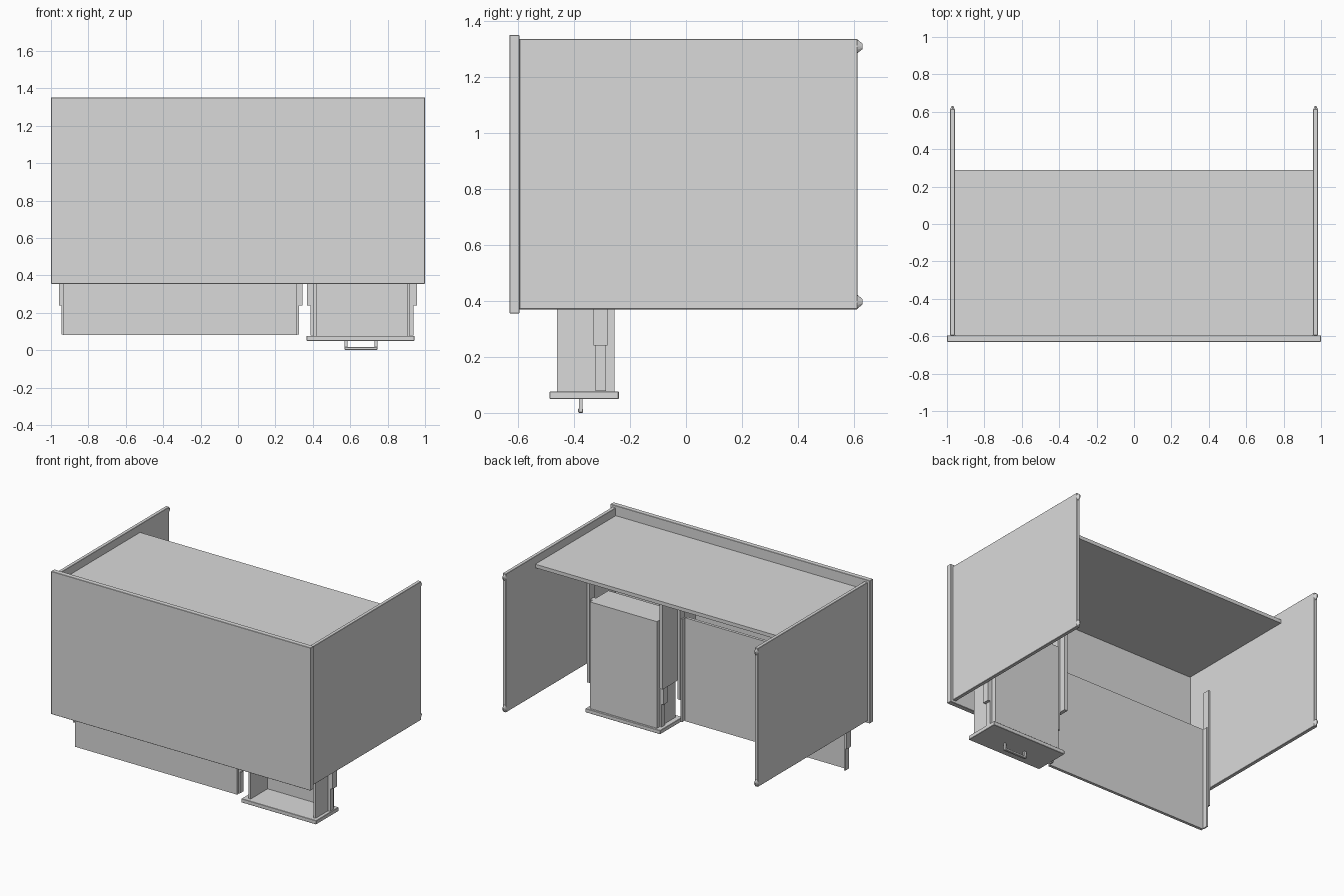
import bpy
import bmesh
from mathutils import Matrix, Vector

cube = bpy.data.objects.get("Cube")
if cube:
    bpy.data.objects.remove(cube, do_unlink=True)

grey = bpy.data.materials.new("light_grey")
grey.use_nodes = True
grey.diffuse_color = (0.7, 0.7, 0.7, 1)
grey.node_tree.nodes["Principled BSDF"].inputs["Base Color"].default_value = (0.7, 0.7, 0.7, 1)


def add_object(name, bm):
    mesh = bpy.data.meshes.new(name)
    bm.to_mesh(mesh)
    bm.free()
    mesh.materials.append(grey)
    obj = bpy.data.objects.new(name, mesh)
    bpy.context.collection.objects.link(obj)
    return obj


def box(name, x, y, z, bevel=0):
    """Box from its (min, max) range on each axis."""
    lo, hi = Vector((x[0], y[0], z[0])), Vector((x[1], y[1], z[1]))
    bm = bmesh.new()
    matrix = Matrix.Translation((lo + hi) / 2) @ Matrix.Diagonal((*(hi - lo), 1))
    bmesh.ops.create_cube(bm, size=1, matrix=matrix)
    if bevel:
        bmesh.ops.bevel(bm, geom=bm.edges[:], offset=bevel, segments=1, affect='EDGES')
    return add_object(name, bm)


# Desk lying on its front edge: the top faces forward
box("desk_top", (-1, 1), (-0.63, -0.595), (0.355, 1.35), 0.002)
box("modesty_panel", (-0.958, 0.958), (-0.595, 0.29), (1.255, 1.28))
box("cabinet_partition", (0.345, 0.37), (-0.595, -0.235), (0.37, 1.255))

# Side panels, each with two pointed feet
for side, sign in (("left", 1), ("right", -1)):
    inner, outer = sorted((0.958 * sign, 0.983 * sign))
    box(f"{side}_side_panel", (inner, outer), (-0.595, 0.613), (0.37, 1.335), 0.002)
    for place, z in (("lower", 0.397), ("upper", 1.309)):
        bm = bmesh.new()
        bmesh.ops.create_cone(
            bm, cap_ends=True, segments=12, radius1=0.026, radius2=0.01, depth=0.02,
            matrix=Matrix.Translation((0.9705 * sign, 0.62, z))
            @ Matrix.Diagonal((0.5, 1, 1, 1))
            @ Matrix.Rotation(-1.5708, 4, 'X'))
        add_object(f"{side}_{place}_foot", bm)

# Sliding tray
box("tray", (-0.935, 0.315), (-0.46, -0.44), (0.08, 0.80))

# Two-stage runners: fixed outer channel and sliding inner bar
def runner(name, x_fixed, x_slide, y, fixed_z, slide_z):
    box(f"{name}_channel", x_fixed, (y - 0.025, y + 0.025), fixed_z)
    box(f"{name}_slide", x_slide, (y - 0.019, y + 0.019), slide_z)


runner("tray_right_runner", (-0.958, -0.944), (-0.944, -0.935), -0.425, (0.24, 1.07), (0.085, 0.80))
runner("tray_left_runner", (0.325, 0.345), (0.315, 0.325), -0.425, (0.24, 1.07), (0.085, 0.80))
runner("drawer_right_runner", (0.37, 0.388), (0.388, 0.402), -0.305, (0.24, 1.07), (0.078, 0.82))
runner("drawer_left_runner", (0.938, 0.958), (0.92, 0.938), -0.305, (0.24, 1.07), (0.078, 0.82))

# Drawer, open toward the desk top
wall = 0.017
x0, x1, y0, y1, z0, z1 = 0.402, 0.92, -0.46, -0.255, 0.075, 0.82
box("drawer_right_wall", (x0, x0 + wall), (y0, y1), (z0, z1))
box("drawer_left_wall", (x1 - wall, x1), (y0, y1), (z0, z1))
box("drawer_back_wall", (x0 + wall, x1 - wall), (y0, y1), (z1 - wall, z1))
box("drawer_bottom", (x0 + wall, x1 - wall), (y1 - wall, y1), (z0, z1 - wall))
box("drawer_front", (0.367, 0.943), (-0.487, -0.24), (0.05, 0.077), 0.002)

# Handle bar on two posts
box("handle_bar", (0.57, 0.745), (-0.385, -0.367), (0, 0.016), 0.003)
for side, x in (("right", 0.57), ("left", 0.73)):
    box(f"handle_{side}_post", (x, x + 0.015), (-0.382, -0.37), (0.01, 0.052))
